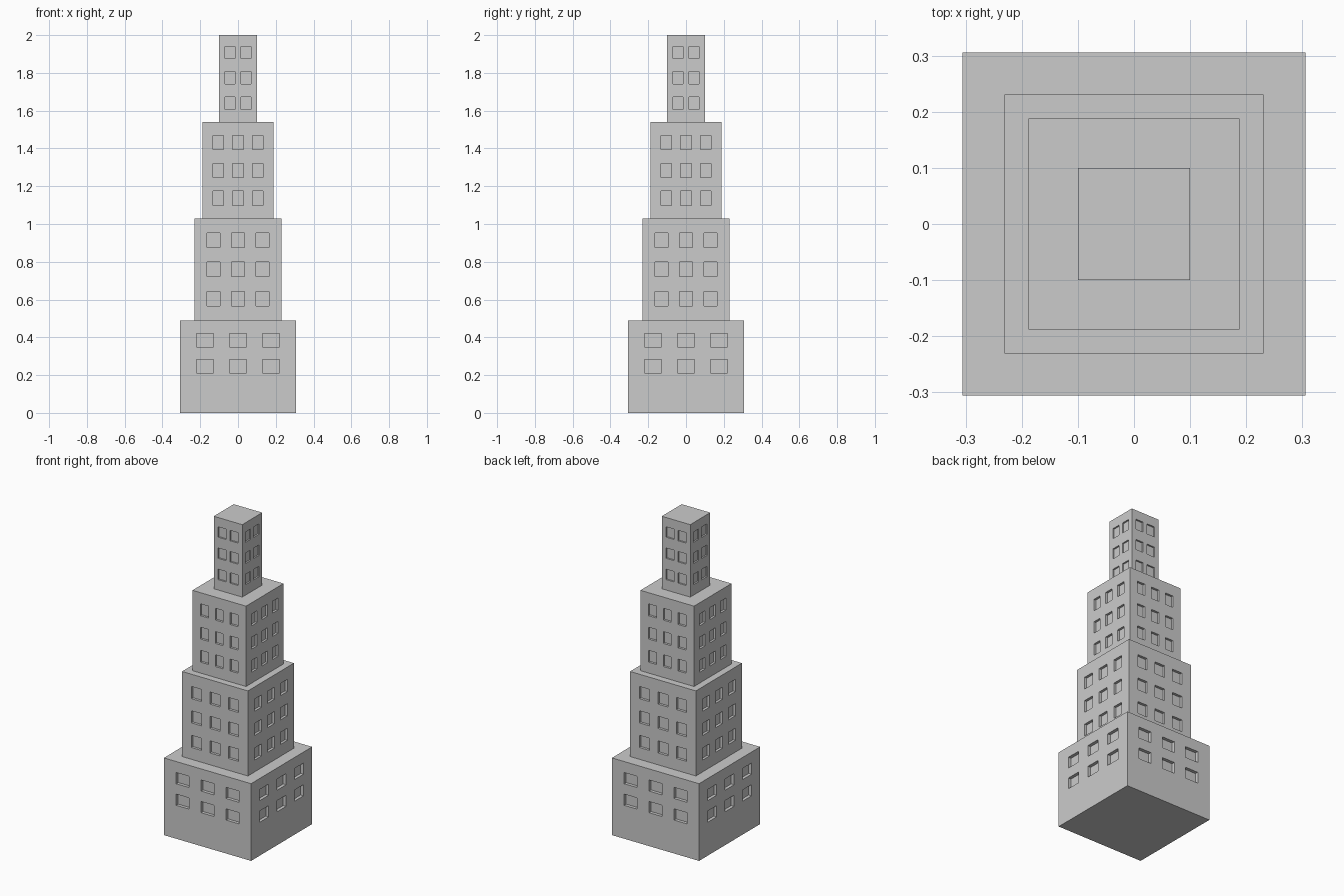
import bpy, bmesh
from mathutils import Matrix, Vector
from math import pi

if "Cube" in bpy.data.objects:
    bpy.data.objects.remove(bpy.data.objects["Cube"])


def tower_tier(name, half, z0, z1, cols, win_w, outer, rows, win_h, depth):
    """Square block with a grid of recessed windows on all four sides."""
    step = 2 * (outer - win_w / 2) / (cols - 1)
    xs = [-half]
    for i in range(cols):
        left = -outer + i * step
        xs += [left, left + win_w]
    xs.append(half)
    zs = [z0]
    for z in rows:
        zs += [z, z + win_h]
    zs.append(z1)

    bm = bmesh.new()
    for side in range(4):
        turn = Matrix.Rotation(side * pi / 2, 3, 'Z')

        def quad(*pts):
            bm.faces.new([bm.verts.new(turn @ Vector(p)) for p in pts])

        for i in range(len(xs) - 1):
            for j in range(len(zs) - 1):
                rim = [(xs[i], -half, zs[j]), (xs[i + 1], -half, zs[j]),
                       (xs[i + 1], -half, zs[j + 1]), (xs[i], -half, zs[j + 1])]
                if i % 2 and j % 2:  # window opening: reveals and pane
                    pane = [(x, y + depth, z) for x, y, z in rim]
                    for k in range(4):
                        n = (k + 1) % 4
                        quad(rim[k], rim[n], pane[n], pane[k])
                    quad(*pane)
                else:  # wall
                    quad(*rim)
    bmesh.ops.remove_doubles(bm, verts=bm.verts[:], dist=1e-4)
    # roof and floor
    bmesh.ops.holes_fill(bm, edges=[e for e in bm.edges if e.is_boundary], sides=0)
    bmesh.ops.recalc_face_normals(bm, faces=bm.faces[:])
    mesh = bpy.data.meshes.new(name)
    bm.to_mesh(mesh)
    bm.free()
    ob = bpy.data.objects.new(name, mesh)
    bpy.context.collection.objects.link(ob)


# stacked tiers, widest at the bottom
tower_tier("base_tier", 0.306, 0.0, 0.49, 3, 0.09, 0.22, [0.212, 0.349], 0.071, 0.02)
tower_tier("lower_tier", 0.231, 0.49, 1.03, 3, 0.07, 0.165, [0.565, 0.721, 0.875], 0.077, 0.016)
tower_tier("upper_tier", 0.188, 1.03, 1.54, 3, 0.056, 0.133, [1.099, 1.246, 1.394], 0.075, 0.014)
tower_tier("top_tier", 0.1, 1.54, 2.0, 2, 0.055, 0.07, [1.606, 1.741, 1.875], 0.066, 0.01)
